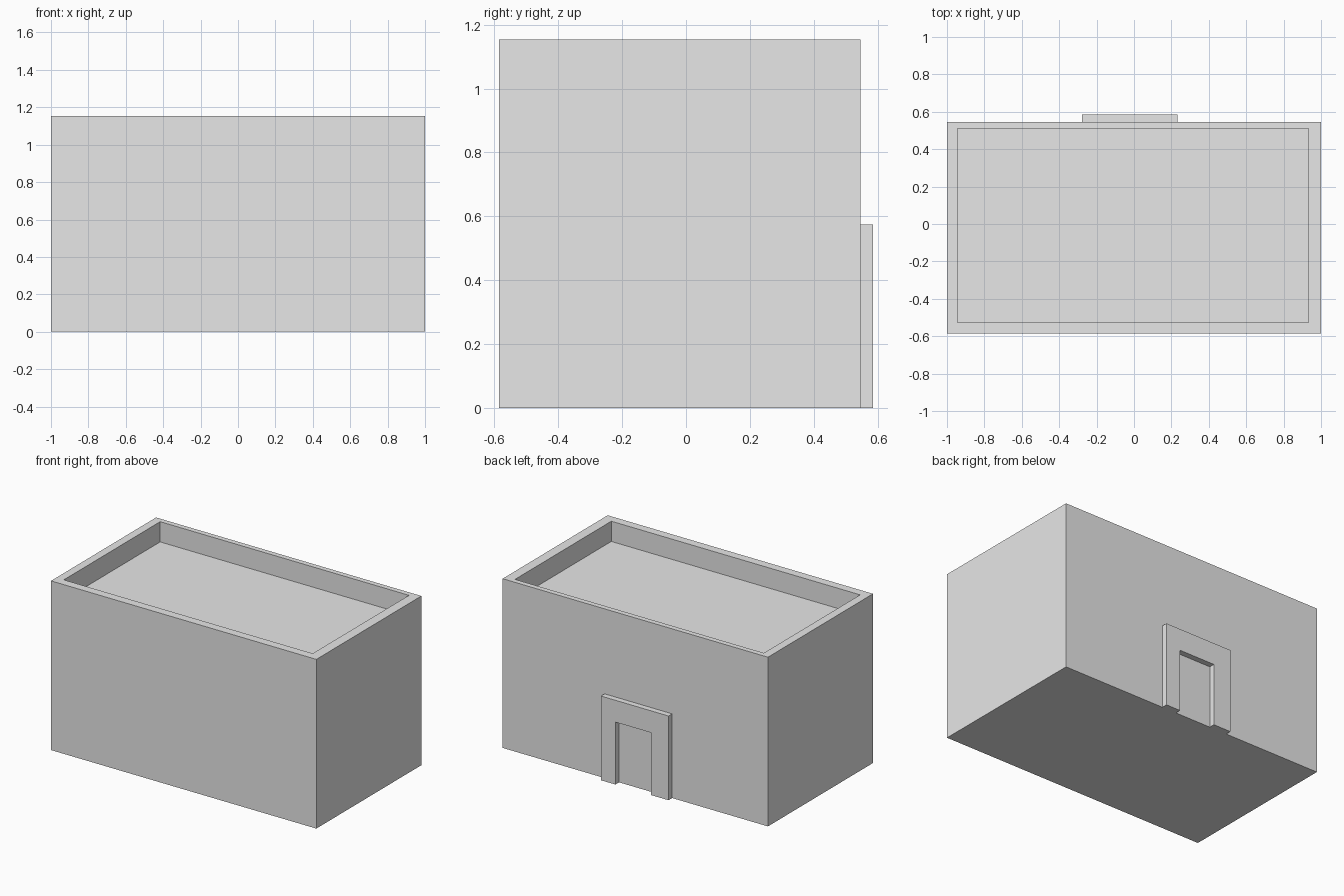
import bpy
import bmesh

cube = bpy.data.objects.get("Cube")
if cube:
    bpy.data.objects.remove(cube, do_unlink=True)

GREY = (0.8, 0.8, 0.8, 1.0)
grey = bpy.data.materials.new("plain grey")
grey.use_nodes = True
grey.diffuse_color = GREY
for node in grey.node_tree.nodes:
    if node.type == "BSDF_PRINCIPLED":
        node.inputs["Base Color"].default_value = GREY

HEIGHT = 1.153
ROOF = 1.015
BACK = 0.546


def rectangle(bm, x0, x1, y0, y1, z):
    """Four corners of a level rectangle, counterclockwise from above."""
    return [bm.verts.new((x, y, z))
            for x, y in ((x0, y0), (x1, y0), (x1, y1), (x0, y1))]


def bridge(bm, lower, upper):
    """Join two matching loops with a ring of quads."""
    for i in range(len(lower)):
        j = (i + 1) % len(lower)
        bm.faces.new((lower[i], lower[j], upper[j], upper[i]))


def finish(bm, name):
    bmesh.ops.recalc_face_normals(bm, faces=bm.faces[:])
    mesh = bpy.data.meshes.new(name)
    bm.to_mesh(mesh)
    bm.free()
    mesh.materials.append(grey)
    obj = bpy.data.objects.new(name, mesh)
    bpy.context.collection.objects.link(obj)
    return obj


# Building block: outer walls, parapet rim and sunken roof
bm = bmesh.new()
outer = (-1.0, 1.0, -0.585, BACK)
inner = (-0.944, 0.932, -0.527, 0.51)
loops = [rectangle(bm, *outer, 0), rectangle(bm, *outer, HEIGHT),
         rectangle(bm, *inner, HEIGHT), rectangle(bm, *inner, ROOF)]
for lower, upper in zip(loops, loops[1:]):
    bridge(bm, lower, upper)
bm.faces.new(loops[0][::-1])
bm.faces.new(loops[-1])
finish(bm, "building_walls_and_roof")

# Doorway surround: an arch-shaped profile pushed out from the back wall
bm = bmesh.new()
left, right, top = 0.232, -0.278, 0.574
door_left, door_right, door_top = 0.123, -0.146, 0.425
profile = [(right, 0), (right, top), (left, top), (left, 0),
           (door_left, 0), (door_left, door_top),
           (door_right, door_top), (door_right, 0)]
wall_side = [bm.verts.new((x, BACK, z)) for x, z in profile]
out_side = [bm.verts.new((x, 0.585, z)) for x, z in profile]
bridge(bm, wall_side, out_side)
bm.faces.new(wall_side)
bm.faces.new(out_side[::-1])
finish(bm, "door_surround")
